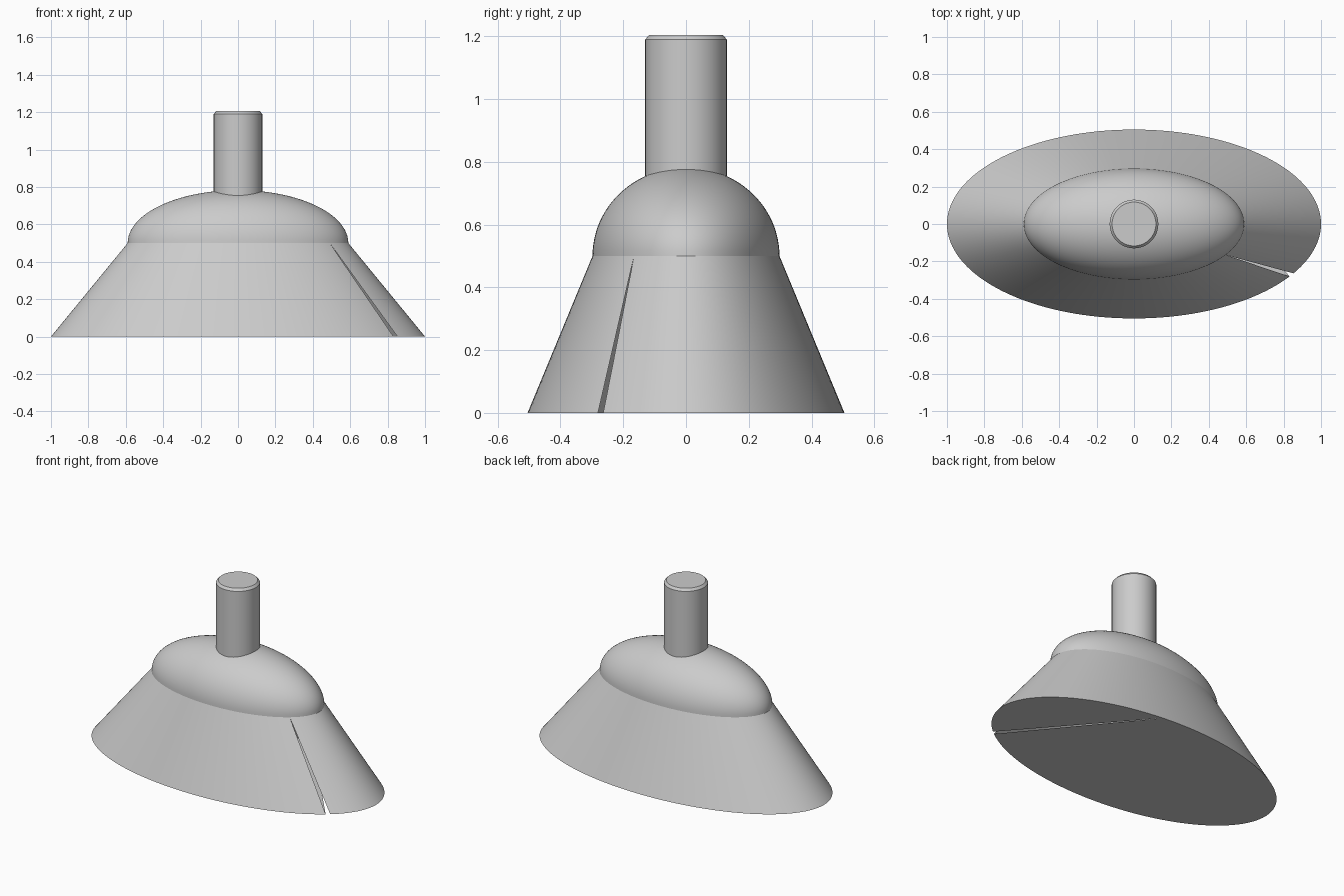
import bpy, bmesh
from math import sin, cos, pi

if "Cube" in bpy.data.objects:
    bpy.data.objects.remove(bpy.data.objects["Cube"])

N = 160          # sides around the elliptical body
SLIT = -15       # segment left open for the slit
APEX = 35        # rim vertex where the slit in the underside ends


def finish(name, bm):
    bmesh.ops.recalc_face_normals(bm, faces=bm.faces[:])
    mesh = bpy.data.meshes.new(name)
    bm.to_mesh(mesh)
    bm.free()
    obj = bpy.data.objects.new(name, mesh)
    bpy.context.collection.objects.link(obj)
    bpy.ops.object.select_all(action='DESELECT')
    obj.select_set(True)
    bpy.context.view_layer.objects.active = obj
    bpy.ops.object.shade_smooth_by_angle(angle=0.5)
    return obj


def ring(bm, rx, ry, z, n):
    return [bm.verts.new((rx * cos(2 * pi * i / n), ry * sin(2 * pi * i / n), z))
            for i in range(n)]


def bridge(bm, a, b):
    n = len(a)
    for i in range(n):
        j = (i + 1) % n
        bm.faces.new((a[i], a[j], b[j], b[i]))


# Flared oval skirt with a narrow tapering slit through side and underside
bm = bmesh.new()
low = ring(bm, 1.0, 0.505, 0.0, N)
high = ring(bm, 0.59, 0.298, 0.5, N)
for i in range(N):
    j = (i + 1) % N
    if i == SLIT % N:
        bm.faces.new((low[j], high[j], high[i]))
    else:
        bm.faces.new((low[i], low[j], high[j], high[i]))
bm.faces.new([low[i % N] for i in range(SLIT + 1, APEX + 1)])
bm.faces.new([low[i % N] for i in range(APEX, N + SLIT + 1)])
finish("skirt", bm)

# Half-ellipsoid dome
bm = bmesh.new()
steps = 24
prev = ring(bm, 0.59, 0.298, 0.5, N)
for k in range(1, steps):
    t = pi / 2 * k / steps
    cur = ring(bm, 0.59 * cos(t), 0.298 * cos(t), 0.5 + 0.283 * sin(t), N)
    bridge(bm, prev, cur)
    prev = cur
tip = bm.verts.new((0, 0, 0.783))
for i in range(N):
    bm.faces.new((prev[i], prev[(i + 1) % N], tip))
finish("dome", bm)

# Round stem with a chamfered top
bm = bmesh.new()
rings = [ring(bm, r, r, z, 64) for r, z in ((0.13, 0.72), (0.13, 1.19), (0.117, 1.205))]
for a, b in zip(rings, rings[1:]):
    bridge(bm, a, b)
bm.faces.new(rings[0])
bm.faces.new(rings[-1])
finish("stem", bm)
